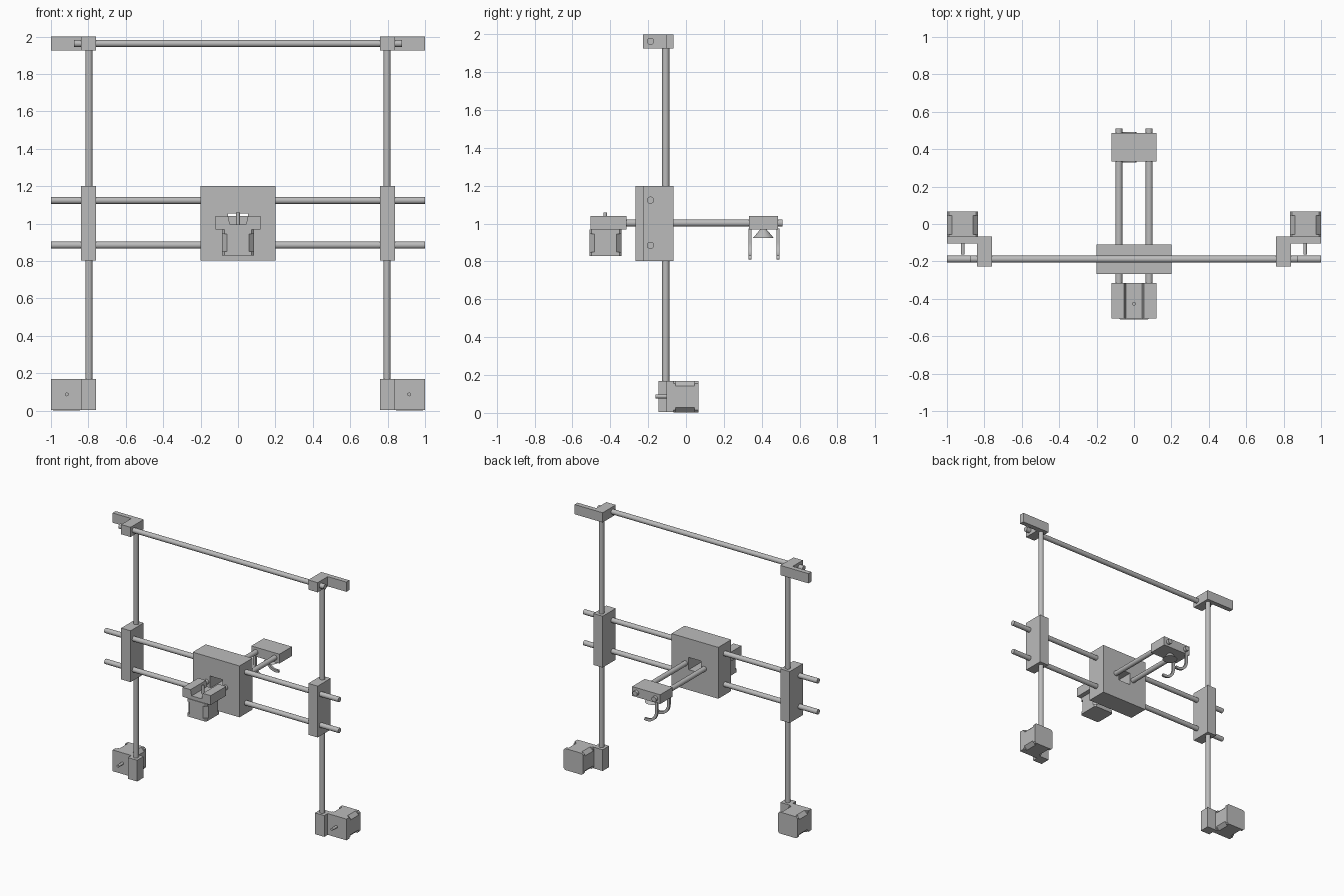
import bpy, bmesh, math
from mathutils import Vector, Matrix

if "Cube" in bpy.data.objects:
    bpy.data.objects.remove(bpy.data.objects["Cube"])

grey = bpy.data.materials.new("plain grey")
grey.diffuse_color = (0.5, 0.5, 0.5, 1)
grey.use_nodes = True
grey.node_tree.nodes["Principled BSDF"].inputs["Base Color"].default_value = grey.diffuse_color


def finish(name, bm, smooth=False):
    bmesh.ops.recalc_face_normals(bm, faces=bm.faces[:])
    me = bpy.data.meshes.new(name)
    bm.to_mesh(me)
    bm.free()
    me.materials.append(grey)
    ob = bpy.data.objects.new(name, me)
    bpy.context.collection.objects.link(ob)
    if smooth:
        bpy.ops.object.select_all(action='DESELECT')
        ob.select_set(True)
        bpy.context.view_layer.objects.active = ob
        bpy.ops.object.shade_smooth_by_angle(angle=math.radians(35))
    return ob


def add_prism(bm, pts, axis, a, b):
    """Extrude a 2D outline from a to b along y (x,z outline) or z (x,y outline)."""
    put = (lambda u, v, t: (u, t, v)) if axis == 'y' else (lambda u, v, t: (u, v, t))
    lo = [bm.verts.new(put(u, v, a)) for u, v in pts]
    hi = [bm.verts.new(put(u, v, b)) for u, v in pts]
    bm.faces.new(lo)
    bm.faces.new(hi)
    for i in range(len(pts)):
        j = (i + 1) % len(pts)
        bm.faces.new((lo[i], lo[j], hi[j], hi[i]))


def prism(name, pts, axis, a, b, smooth=False):
    bm = bmesh.new()
    add_prism(bm, pts, axis, a, b)
    return finish(name, bm, smooth)


def box(name, x0, x1, y0, y1, z0, z1):
    return prism(name, [(x0, y0), (x1, y0), (x1, y1), (x0, y1)], 'z', z0, z1)


def rod(name, p, q, r=0.019, r2=None):
    p, q = Vector(p), Vector(q)
    bm = bmesh.new()
    bmesh.ops.create_cone(bm, cap_ends=True, segments=32, radius1=r,
                          radius2=r if r2 is None else r2, depth=(q - p).length)
    rot = (q - p).to_track_quat('Z', 'Y').to_matrix().to_4x4()
    bm.transform(Matrix.Translation((p + q) / 2) @ rot)
    return finish(name, bm, True)


def octagon(cu, cv, h, c):
    k = h - c
    return [(cu + u, cv + v) for u, v in ((-k, -h), (k, -h), (h, -k), (h, k),
                                          (k, h), (-k, h), (-h, k), (-h, -k))]


def motor(name, cu, cv, h, axis, stops):
    """Square motor: two end caps and a middle with deeper cut corners."""
    bm = bmesh.new()
    for i, c in enumerate((0.012, 0.026, 0.012)):
        add_prism(bm, octagon(cu, cv, h, c), axis, stops[i], stops[i + 1])
    return finish(name, bm)


# Upright columns, left and right
for s, side in ((-1, "left"), (1, "right")):
    def sbox(name, x0, x1, *rest):
        a, b = sorted((s * x0, s * x1))
        return box(f"{side}_{name}", a, b, *rest)
    rod(f"{side}_upright_rod", (s * .797, -.107, .1), (s * .797, -.107, 1.95))
    # foot bracket with motor
    sbox("foot_block", .76, .84, -.146, -.067, .004, .168)
    sbox("foot_plate", .83, 1.0, -.104, -.067, .004, .168)
    motor(f"{side}_lift_motor", s * .917, .085, .083, 'y', (-.067, -.056, .045, .066))
    rod(f"{side}_lift_motor_shaft", (s * .915, -.07, .087), (s * .915, -.162, .087), .01)
    # top bracket
    sbox("top_block", .76, .84, -.227, -.067, 1.925, 2.0)
    sbox("top_plate", .83, 1.0, -.104, -.067, 1.925, 2.0)
    # sliding side carriage
    sbox("side_carriage", .76, .84, -.227, -.067, .803, 1.2)

# Cross rods
rod("top_cross_rod", (-.878, -.188, 1.963), (.878, -.188, 1.963))
for z, n in ((1.124, "upper"), (.885, "lower")):
    rod(f"{n}_cross_rod", (-1, -.188, z), (1, -.188, z))

# Centre carriage with a through slot
carriage = box("centre_carriage", -.2, .2, -.267, -.109, .803, 1.2)
cutter = box("slot_cutter", -.053, .053, -.4, 0, .96, 1.055)
cutter.hide_render = True
mod = carriage.modifiers.new("slot", 'BOOLEAN')
mod.operation = 'DIFFERENCE'
mod.solver = 'EXACT'
mod.object = cutter
bpy.context.view_layer.objects.active = carriage
bpy.ops.object.modifier_apply(modifier="slot")
bpy.data.objects.remove(cutter)

# Reaching arm: two rods, grooved front block, motor
for s, n in ((-1, "left"), (1, "right")):
    rod(f"{n}_arm_rod", (s * .081, -.4, 1.003), (s * .081, .51, 1.003))
prism("arm_front_block", [(-.12, .968), (.12, .968), (.12, 1.04), (.053, 1.04), (.043, .995),
                          (-.043, .995), (-.053, 1.04), (-.12, 1.04)], 'y', -.505, -.315)
motor("arm_motor", 0, -.425, .085, 'z', (.83, .851, .945, .968))
rod("arm_motor_shaft", (0, -.427, .96), (0, -.427, 1.06), .01)

# Gripper head with cone and two hooks
box("gripper_block", -.12, .12, .334, .487, .968, 1.04)
rod("gripper_cone", (0, .409, .925), (0, .409, .97), .054, .016)
cx, cz = -.01, .9
arc = [math.radians(180 + 105 * i / 14) for i in range(15)]
outer = [(cx - .09, .975)] + [(cx + .09 * math.cos(t), cz + .09 * math.sin(t)) for t in arc]
inner = [(cx - .07, .975)] + [(cx + .07 * math.cos(t), cz + .07 * math.sin(t)) for t in arc]
for y, n in ((.329, "front"), (.477, "rear")):
    prism(f"{n}_gripper_hook", outer + inner[::-1], 'y', y, y + .016, True)
